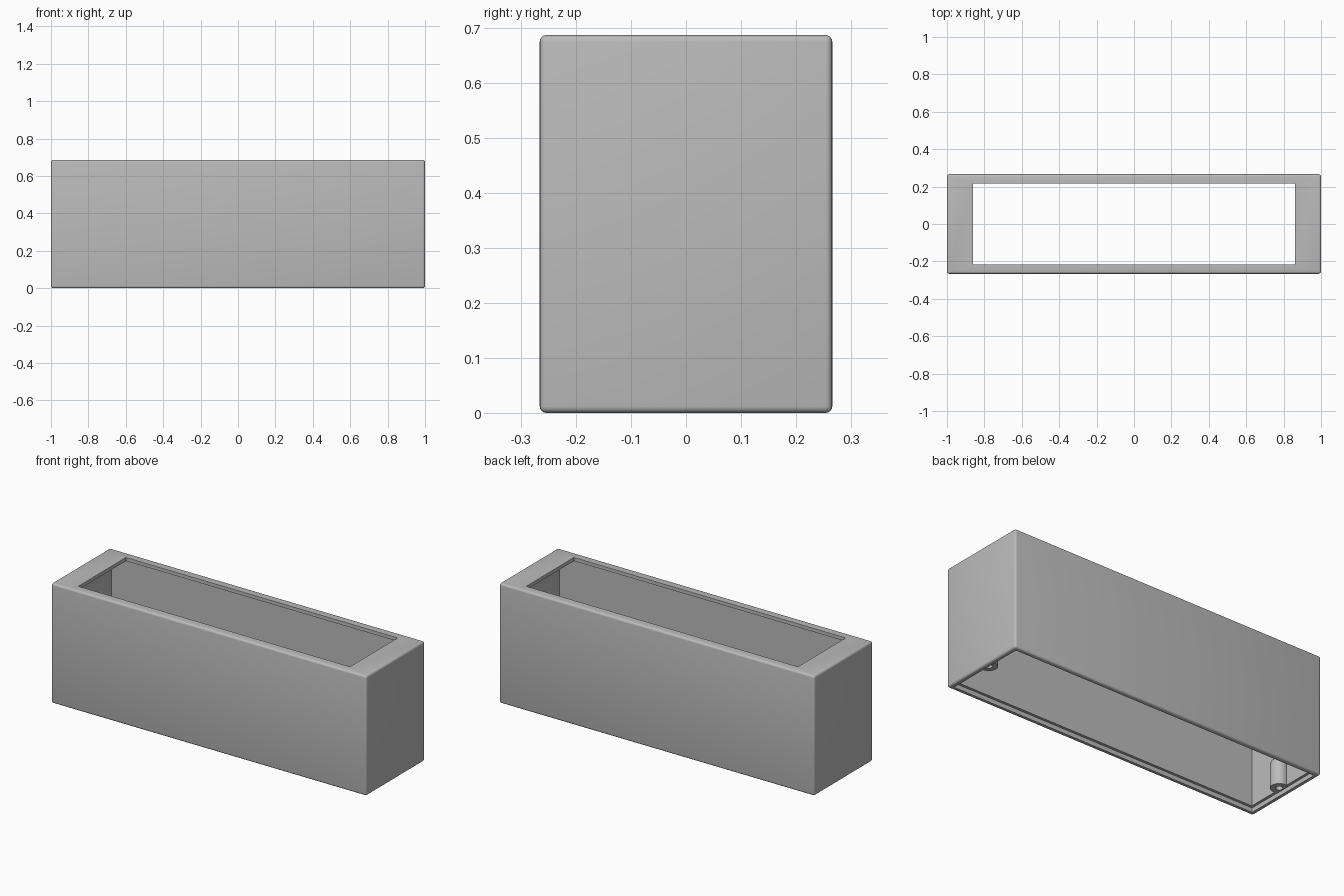
import bpy
import bmesh
from math import pi
from mathutils import Matrix, Vector

LENGTH, DEPTH, HEIGHT = 2.0, 0.532, 0.687
WALL, LIP, RECESS, PLATE = 0.04, 0.025, 0.025, 0.02
BOSS_X, BOSS_R, HOLE_R = 0.95, 0.047, 0.018

cube = bpy.data.objects.get("Cube")
if cube:
    bpy.data.objects.remove(cube, do_unlink=True)

grey = bpy.data.materials.new("plain_grey")
grey.use_nodes = True
colour = (0.5, 0.5, 0.5, 1)
grey.diffuse_color = colour
grey.node_tree.nodes["Principled BSDF"].inputs["Base Color"].default_value = colour


def add_object(name, bm):
    mesh = bpy.data.meshes.new(name)
    bm.to_mesh(mesh)
    bm.free()
    mesh.materials.append(grey)
    obj = bpy.data.objects.new(name, mesh)
    bpy.context.collection.objects.link(obj)
    return obj


def box(name, sx, sy, z0, z1, round_by=0, segments=4):
    bm = bmesh.new()
    bmesh.ops.create_cube(bm, size=1)
    bmesh.ops.scale(bm, vec=Vector((sx, sy, z1 - z0)), verts=bm.verts)
    bmesh.ops.translate(bm, vec=Vector((0, 0, (z0 + z1) / 2)), verts=bm.verts)
    if round_by:
        bmesh.ops.bevel(bm, geom=bm.edges[:], offset=round_by, segments=segments,
                        profile=0.5, affect='EDGES')
    return add_object(name, bm)


def post(name, x, radius, z0, z1, domed=False):
    """Upright cylinder, optionally ending in a dome."""
    steps = 6 if domed else 0
    profile = [(0, z0), (radius, z0), (radius, z1)]
    bm = bmesh.new()
    pts = [Vector((r, 0, z)) for r, z in profile]
    for i in range(1, steps):
        d = Matrix.Rotation(-pi / 2 * i / steps, 3, 'Y') @ Vector((radius, 0, 0))
        pts.append(Vector((d.x, 0, z1 + abs(d.z))))
    pts.append(Vector((0, 0, z1 + (radius if domed else 0))))
    verts = [bm.verts.new(p) for p in pts]
    edges = [bm.edges.new(pair) for pair in zip(verts, verts[1:])]
    bmesh.ops.spin(bm, geom=verts + edges, cent=(0, 0, 0), axis=(0, 0, 1),
                   angle=2 * pi, steps=32)
    bmesh.ops.remove_doubles(bm, verts=bm.verts, dist=0.0001)
    bmesh.ops.recalc_face_normals(bm, faces=bm.faces)
    bmesh.ops.translate(bm, vec=Vector((x, 0, 0)), verts=bm.verts)
    return add_object(name, bm)


def combine(target, other, operation):
    mod = target.modifiers.new(operation.lower(), 'BOOLEAN')
    mod.operation = operation
    mod.solver = 'EXACT'
    mod.object = other
    bpy.context.view_layer.objects.active = target
    bpy.ops.object.modifier_apply(modifier=mod.name)
    bpy.data.objects.remove(other, do_unlink=True)


# Rounded outer shell, hollow with an open bottom
housing = box("housing", LENGTH, DEPTH, 0, HEIGHT, 0.012)
combine(housing, box("cavity", LENGTH - 2 * WALL, DEPTH - 2 * WALL, -0.1, HEIGHT - PLATE),
        'DIFFERENCE')

# Window in the top plate
combine(housing, box("top_window", 1.724, 0.432, HEIGHT - 0.1, HEIGHT + 0.1), 'DIFFERENCE')

# Rebate around the bottom edge for a base plate
combine(housing, box("bottom_rebate", LENGTH - 2 * LIP, DEPTH - 2 * LIP, -0.1, RECESS),
        'DIFFERENCE')

# Screw bosses on both end walls, each with a blind hole
for side in (-1, 1):
    combine(housing, post("screw_boss", side * BOSS_X, BOSS_R, RECESS - 0.001, 0.15, True),
            'UNION')
    combine(housing, post("screw_hole", side * BOSS_X, HOLE_R, -0.05, 0.13), 'DIFFERENCE')

bpy.ops.object.select_all(action='DESELECT')
housing.select_set(True)
bpy.context.view_layer.objects.active = housing
bpy.ops.object.shade_smooth_by_angle()
